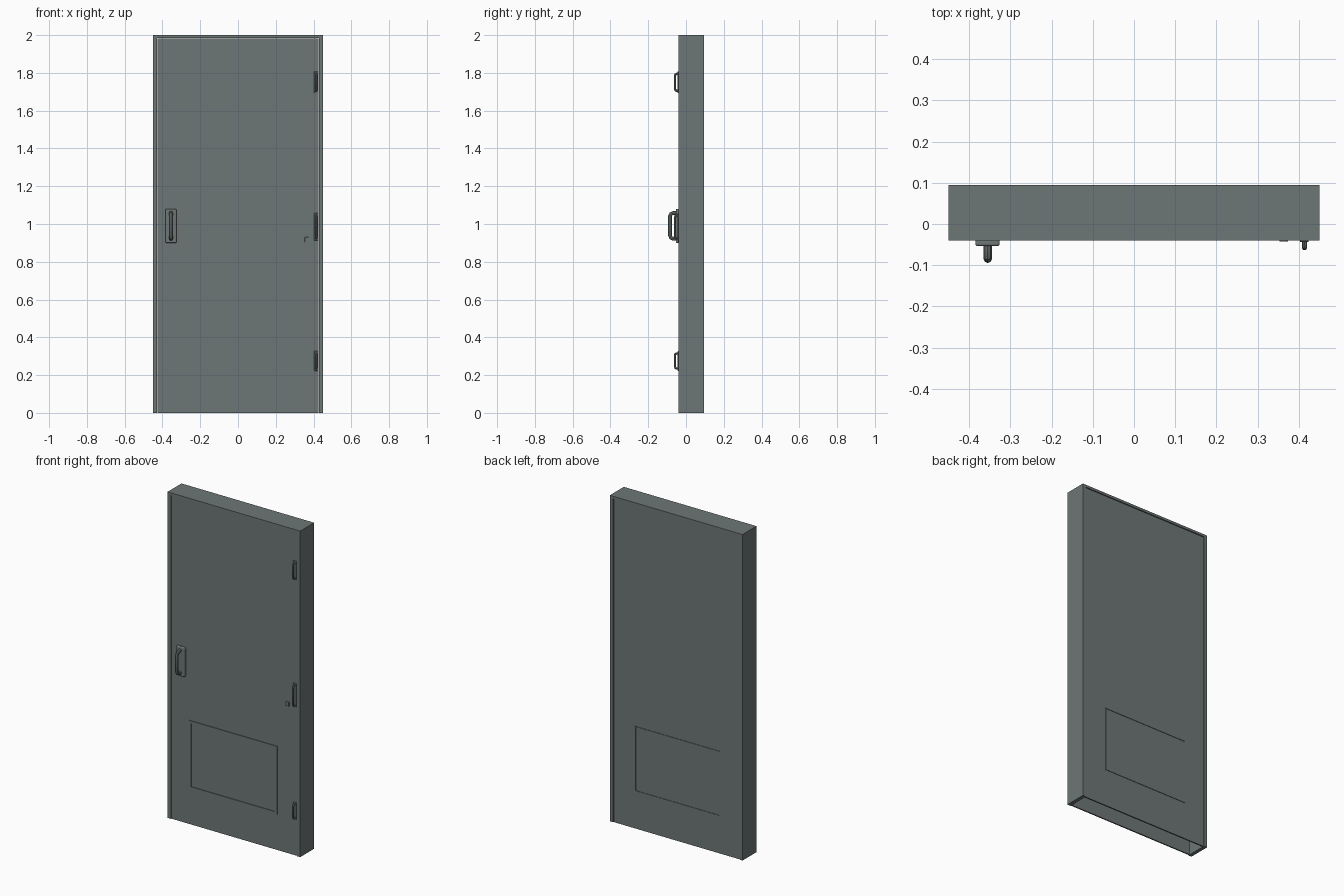
import bpy
import bmesh
from mathutils import Vector, Matrix

cube = bpy.data.objects.get("Cube")
if cube:
    bpy.data.objects.remove(cube, do_unlink=True)

COLOUR = (0.155, 0.185, 0.18, 1)
paint = bpy.data.materials.new("grey green paint")
paint.use_nodes = True
paint.diffuse_color = COLOUR
paint.node_tree.nodes["Principled BSDF"].inputs["Base Color"].default_value = COLOUR

HALF_W, FRONT, BACK, TOP = 0.45, -0.04, 0.095, 2.0
JAMB, HEAD, RECESS, SKIN = 0.022, 0.015, 0.004, 0.008


def new_object(name, bm):
    mesh = bpy.data.meshes.new(name)
    bm.to_mesh(mesh)
    bm.free()
    obj = bpy.data.objects.new(name, mesh)
    bpy.context.collection.objects.link(obj)
    mesh.materials.append(paint)
    return obj


def box(name, x, y, z, bevel=0.0):
    bm = bmesh.new()
    bmesh.ops.create_cube(bm, size=1)
    lo, hi = Vector((x[0], y[0], z[0])), Vector((x[1], y[1], z[1]))
    size = hi - lo
    bm.transform(Matrix.Translation((lo + hi) / 2) @ Matrix.Diagonal((*size, 1)))
    obj = new_object(name, bm)
    if bevel:
        mod = obj.modifiers.new("soft edge", "BEVEL")
        mod.width, mod.segments = bevel, 3
    return obj


def border(name, x, z, width, y):
    """Four plain strips around a rectangle."""
    x0, x1 = x
    z0, z1 = z
    box(name + "_right", (x0, x0 + width), y, z)
    box(name + "_left", (x1 - width, x1), y, z)
    box(name + "_bottom", (x0 + width, x1 - width), y, (z0, z0 + width))
    box(name + "_top", (x0 + width, x1 - width), y, (z1 - width, z1))


def bow_pull(name, x, z0, z1, base, reach, radius):
    """Round bar that leaves the door, turns and returns."""
    r = (base - reach) * 0.5
    path = [(base, z0), (reach + r, z0), (reach + r * 0.3, z0 + r * 0.3),
            (reach, z0 + r), (reach, z1 - r), (reach + r * 0.3, z1 - r * 0.3),
            (reach + r, z1), (base, z1)]
    curve = bpy.data.curves.new(name, "CURVE")
    curve.dimensions = "3D"
    curve.bevel_depth, curve.bevel_resolution = radius, 2
    curve.use_fill_caps = True
    spline = curve.splines.new("POLY")
    spline.points.add(len(path) - 1)
    for point, (y, z) in zip(spline.points, path):
        point.co = (x, y, z, 1)
    curve.materials.append(paint)
    obj = bpy.data.objects.new(name, curve)
    bpy.context.collection.objects.link(obj)
    bpy.ops.object.select_all(action="DESELECT")
    obj.select_set(True)
    bpy.context.view_layer.objects.active = obj
    bpy.ops.object.convert(target="MESH")
    bpy.ops.object.shade_smooth_by_angle()


# Frame, open at the floor
for side, s in (("left", 1), ("right", -1)):
    xs = sorted((s * HALF_W, s * (HALF_W - JAMB)))
    box(side + "_jamb", xs, (FRONT, BACK), (0, TOP))
inner = HALF_W - JAMB
box("frame_head", (-inner, inner), (FRONT, BACK), (TOP - HEAD, TOP))

# Thin door skins with a hollow core
gap = 0.002
leaf_x, leaf_z = (-inner + gap, inner - gap), (0, TOP - HEAD - gap)
front_face, back_face = FRONT + RECESS, BACK - RECESS
box("front_door_skin", leaf_x, (front_face, front_face + SKIN), leaf_z)
box("back_door_skin", leaf_x, (back_face - SKIN, back_face), leaf_z)

# Lower panel moulding on both faces
panel_x, panel_z = (-0.305, 0.293), (0.218, 0.637)
border("front_panel_moulding", panel_x, panel_z, 0.015, (FRONT, front_face))
border("back_panel_moulding", (-0.295, 0.283), (0.228, 0.627), 0.006,
       (back_face, BACK - 0.001))

# Door handle on its backplate
box("handle_backplate", (-0.385, -0.326), (-0.054, front_face), (0.9, 1.08), 0.006)
bow_pull("door_handle", -0.355, 0.922, 1.058, -0.05, -0.085, 0.010)

# Hinge loops along the left edge
for label, z0, z1 in (("lower", 0.235, 0.315), ("middle", 0.925, 1.045),
                      ("upper", 1.705, 1.795)):
    box(label + "_hinge_leaf", (0.403, 0.424), (FRONT - 0.004, front_face),
        (z0 - 0.012, z1 + 0.012), 0.002)
    bow_pull(label + "_hinge_loop", 0.414, z0, z1, FRONT, -0.058, 0.006)

# Slim latch plate beside the middle hinge
box("latch_plate", (0.353, 0.374), (FRONT - 0.003, front_face), (0.905, 0.93), 0.001)
